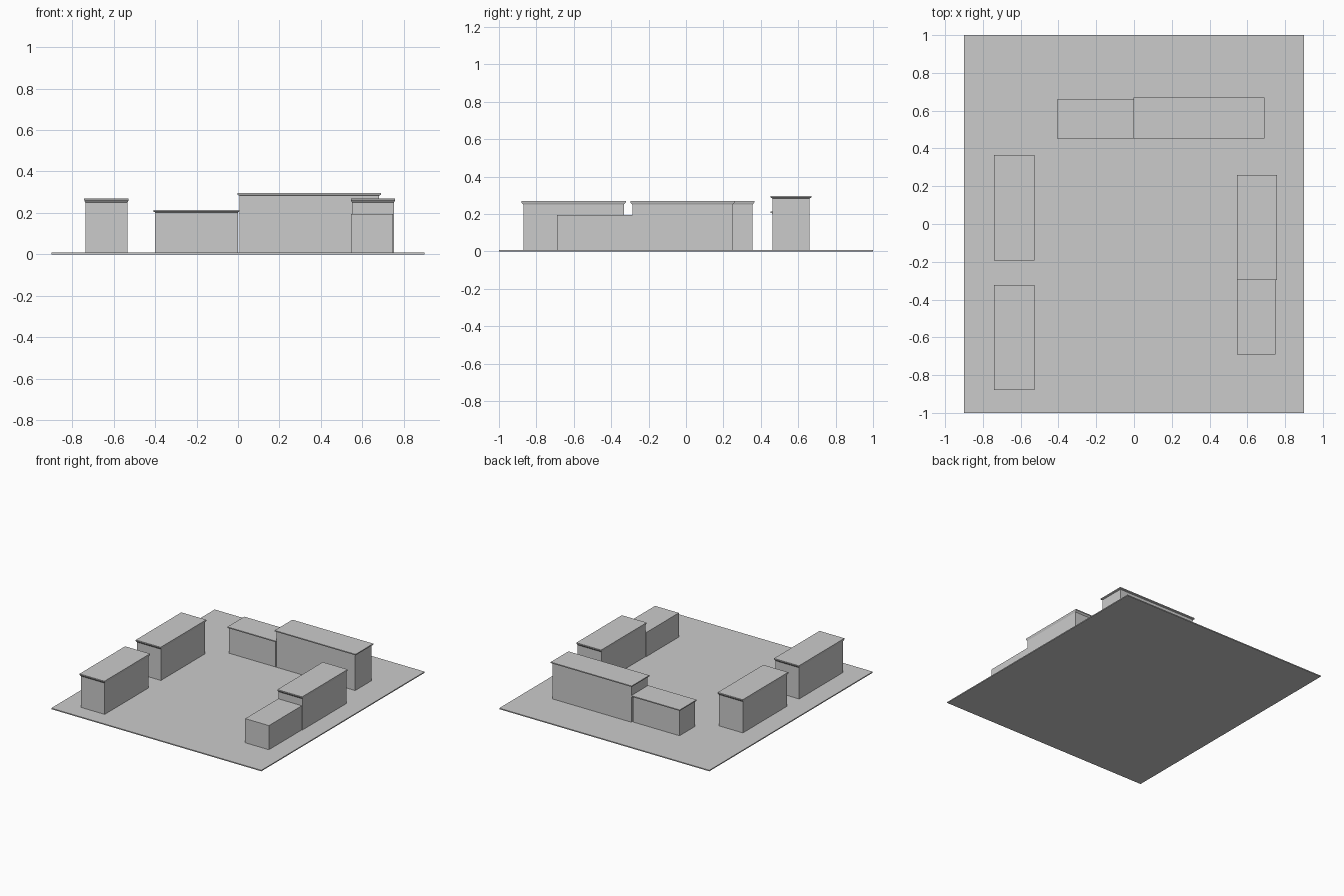
import bpy, bmesh

cube = bpy.data.objects.get("Cube")
if cube:
    bpy.data.objects.remove(cube, do_unlink=True)

grey = bpy.data.materials.new("plain_grey")
grey.use_nodes = True
colour = (0.6, 0.6, 0.6, 1)
grey.diffuse_color = colour
grey.node_tree.nodes["Principled BSDF"].inputs["Base Color"].default_value = colour


def loft(name, sections):
    """Closed solid through stacked rectangles (x0, x1, y0, y1, z)."""
    bm = bmesh.new()
    rings = [[bm.verts.new(p) for p in ((a, c, z), (b, c, z), (b, d, z), (a, d, z))]
             for a, b, c, d, z in sections]
    bm.faces.new(rings[0][::-1])
    bm.faces.new(rings[-1])
    for low, high in zip(rings, rings[1:]):
        for i in range(4):
            j = (i + 1) % 4
            bm.faces.new((low[i], low[j], high[j], high[i]))
    mesh = bpy.data.meshes.new(name)
    bm.to_mesh(mesh)
    bm.free()
    mesh.materials.append(grey)
    ob = bpy.data.objects.new(name, mesh)
    bpy.context.collection.objects.link(ob)


GROUND = 0.008


def building(name, x0, x1, y0, y1, top, lip=0.008, inset_x=0.005, inset_y=0.01, flare=0.012):
    """Walls below a thin roof slab whose underside slopes in to the walls."""
    wall = (x0 + inset_x, x1 - inset_x, y0 + inset_y, y1 - inset_y)
    eave = top - lip
    loft(name + "_walls", [wall + (GROUND,), wall + (eave - flare,)])
    edge = (x0, x1, y0, y1)
    loft(name + "_roof", [wall + (eave - flare,), edge + (eave,), edge + (top,)])


# Ground plate
loft("ground", [(-0.9, 0.9, -1, 1, 0), (-0.9, 0.9, -1, 1, GROUND)])

# Two matching blocks on the right side
for name, y in (("right_front_block", -0.88), ("right_back_block", -0.192)):
    building(name, -0.742, -0.528, y, y + 0.558, 0.27)

# Tall block and low flat annex on the left side
building("left_tall_block", 0.545, 0.758, -0.297, 0.26, 0.27)
annex = (0.545, 0.748, -0.69, -0.287)
loft("left_low_annex", [annex + (GROUND,), annex + (0.195,)])

# Tall and low blocks along the back
building("back_tall_block", -0.003, 0.69, 0.453, 0.67, 0.295, inset_x=0.01, flare=0.004)
building("back_low_block", -0.408, 0.007, 0.453, 0.66, 0.214, inset_x=0.008, flare=0.003)
